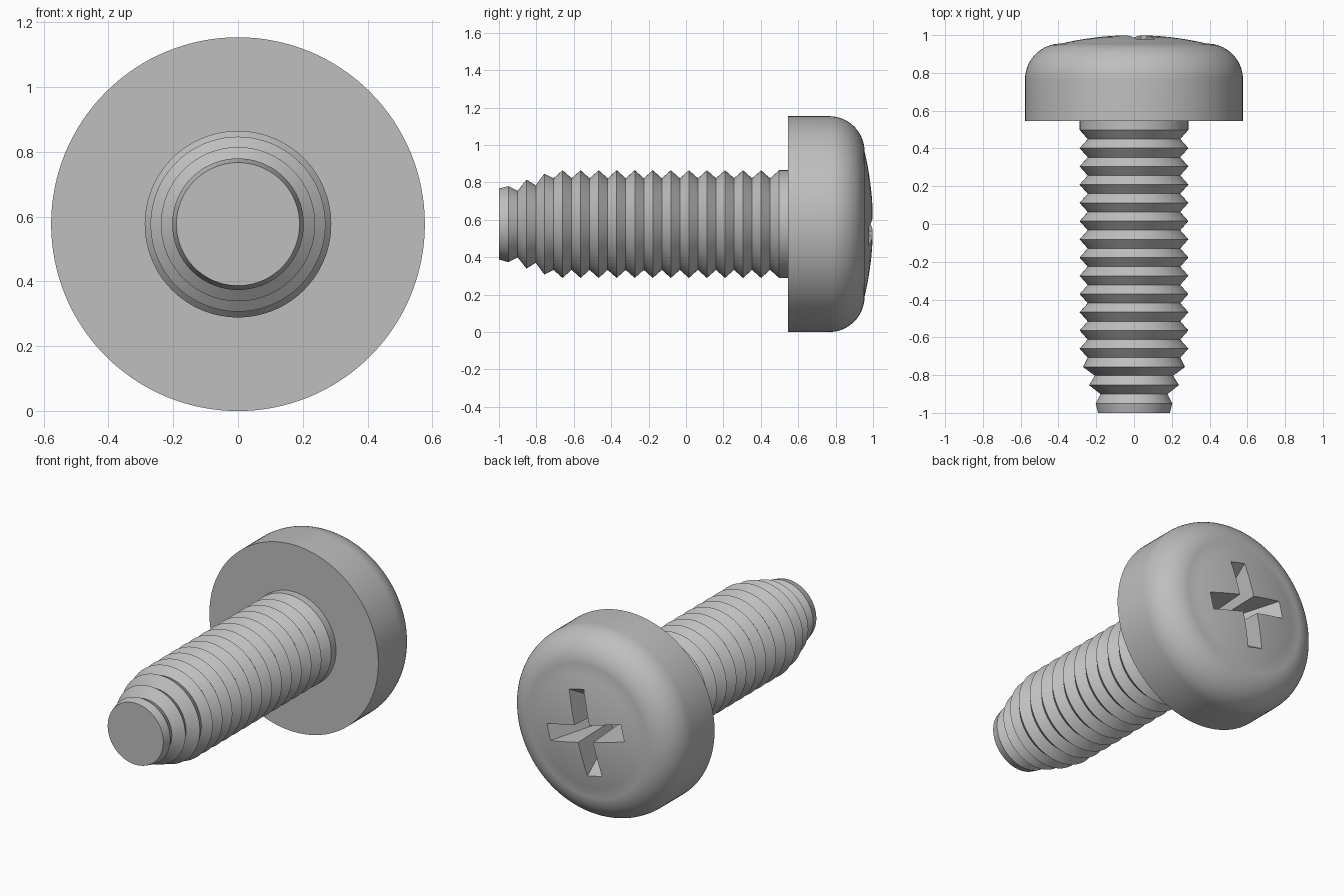
import bpy
import bmesh
from math import sin, cos, pi, radians, sqrt

cube = bpy.data.objects.get("Cube")
if cube:
    bpy.data.objects.remove(cube, do_unlink=True)

AXIS_Z = 0.577      # height of the screw axis
HEAD_R = 0.577
SEGMENTS = 128

steel = bpy.data.materials.new("grey_steel")
steel.use_nodes = True
grey = (0.52, 0.52, 0.52, 1)
steel.diffuse_color = grey
steel.node_tree.nodes["Principled BSDF"].inputs["Base Color"].default_value = grey


def make_object(name, bm):
    bmesh.ops.remove_doubles(bm, verts=bm.verts, dist=1e-5)
    bmesh.ops.recalc_face_normals(bm, faces=bm.faces)
    mesh = bpy.data.meshes.new(name)
    bm.to_mesh(mesh)
    bm.free()
    mesh.materials.append(steel)
    obj = bpy.data.objects.new(name, mesh)
    bpy.context.collection.objects.link(obj)
    return obj


def lathe(name, profile):
    """Spin (radius, y) points around the screw axis; ends on it are closed."""
    bm = bmesh.new()
    rings = []
    for r, y in profile:
        count = SEGMENTS if r > 0 else 1
        rings.append([bm.verts.new((r * cos(2 * pi * i / SEGMENTS), y,
                                    AXIS_Z + r * sin(2 * pi * i / SEGMENTS)))
                      for i in range(count)])
    for a, b in zip(rings, rings[1:]):
        for i in range(SEGMENTS):
            j = (i + 1) % SEGMENTS
            quad = [a[i % len(a)], a[j % len(a)], b[j % len(b)], b[i % len(b)]]
            bm.faces.new(list(dict.fromkeys(quad)))
    return make_object(name, bm)


def smooth(obj):
    bpy.ops.object.select_all(action='DESELECT')
    obj.select_set(True)
    bpy.context.view_layer.objects.active = obj
    bpy.ops.object.shade_smooth_by_angle(angle=radians(28))


# Threaded shaft: tapered tip, even ridges, plain collar under the head
PITCH = 0.0965
CREST, ROOT = 0.288, 0.245
shaft_profile = [(0, -1), (0.19, -1), (0.203, -0.95), (0.178, -0.9),
                 (0.238, -0.853), (0.207, -0.803), (0.27, -0.757), (ROOT, -0.708)]
for k in range(12):
    y = -0.66 + k * PITCH
    shaft_profile += [(CREST, y), (ROOT, y + PITCH / 2)]
shaft_profile += [(CREST, 0.498), (CREST, 0.56), (0, 0.56)]
shaft = lathe("threaded_shaft", shaft_profile)
smooth(shaft)

# Pan head: straight rim, rounded shoulder, shallow dome
FILLET = 0.19
DOME_R, DOME_H = HEAD_R - FILLET, 0.045
head_profile = [(0, 0.545), (HEAD_R, 0.545)]
for i in range(17):
    a = pi / 2 * i / 16
    head_profile.append((DOME_R + FILLET * cos(a), 0.765 + FILLET * sin(a)))
sphere = (DOME_R ** 2 + DOME_H ** 2) / (2 * DOME_H)
for i in range(7, -1, -1):
    r = DOME_R * i / 8
    head_profile.append((r, 1 - sphere + sqrt(sphere ** 2 - r ** 2)))
head = lathe("pan_head", head_profile)


# Cross recess: two tapered blades cut into the dome
def blade(name, angle):
    bm = bmesh.new()
    dx, dz = sin(angle), cos(angle)
    loops = []
    for y, length, width in ((1.03, 0.29, 0.053), (0.69, 0.085, 0.04)):
        loops.append([bm.verts.new((u * length * dx + v * width * dz, y,
                                    AXIS_Z + u * length * dz - v * width * dx))
                      for u, v in ((-1, -1), (1, -1), (1, 1), (-1, 1))])
    top, bottom = loops
    bm.faces.new(top)
    bm.faces.new(bottom)
    for i in range(4):
        j = (i + 1) % 4
        bm.faces.new((top[i], top[j], bottom[j], bottom[i]))
    return make_object(name, bm)


bpy.context.view_layer.objects.active = head
for n, degrees in enumerate((14, 104)):
    cutter = blade("recess_cutter_%d" % n, radians(degrees))
    cutter.hide_render = True
    cut = head.modifiers.new("recess", 'BOOLEAN')
    cut.operation = 'DIFFERENCE'
    cut.solver = 'EXACT'
    cut.object = cutter
    bpy.ops.object.modifier_apply(modifier=cut.name)
    bpy.data.objects.remove(cutter, do_unlink=True)
smooth(head)
